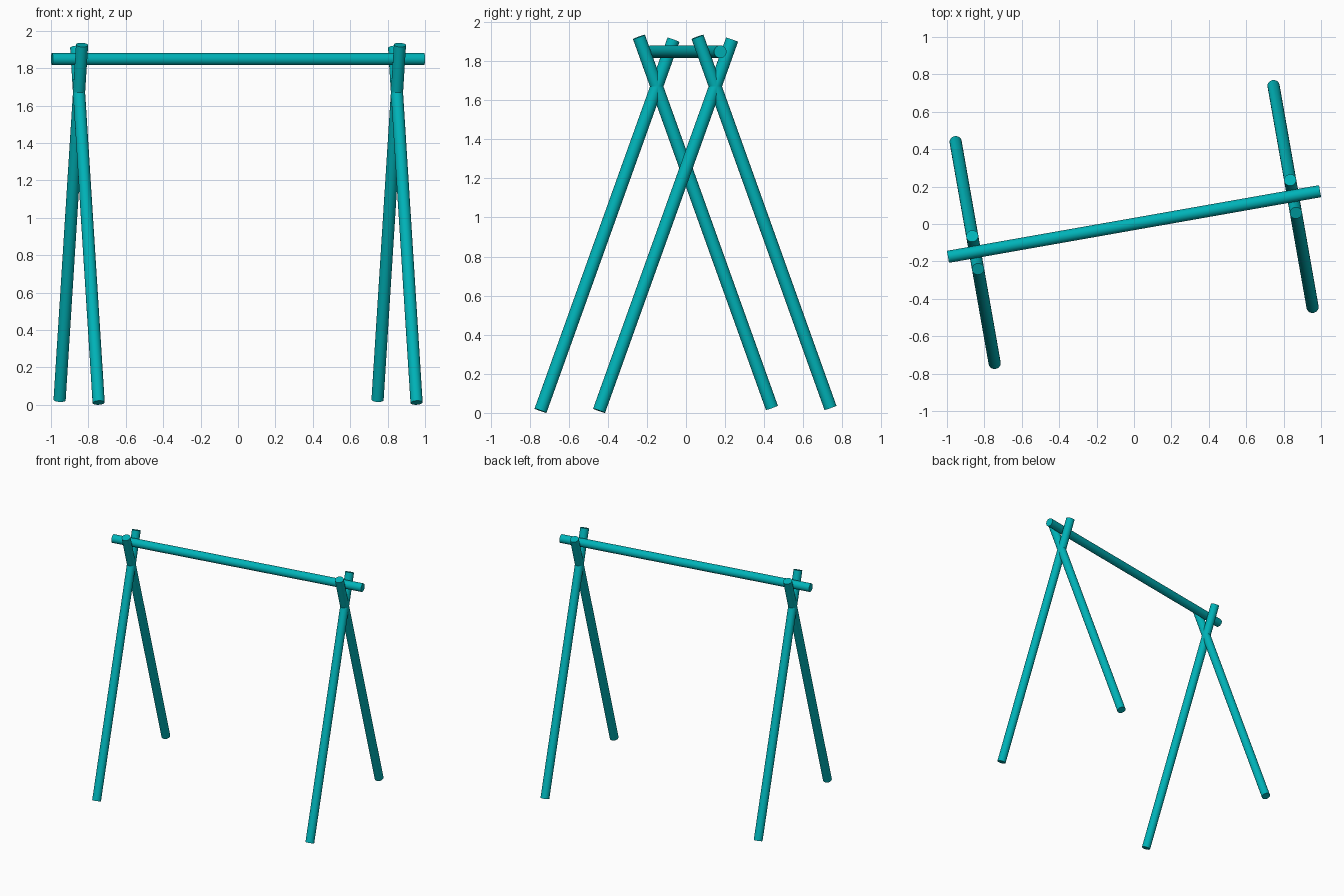
import bpy
from math import radians, tan
from mathutils import Vector, Matrix

if "Cube" in bpy.data.objects:
    bpy.data.objects.remove(bpy.data.objects["Cube"])

R = 0.0325                      # pole radius
SLOPE = tan(radians(20))        # leg lean
CROSS_Z = 1.67                  # height where legs cross
TURN = Matrix.Rotation(radians(10), 4, 'Z')

mat = bpy.data.materials.new("teal")
mat.diffuse_color = (0.0, 0.45, 0.48, 1)
mat.use_nodes = True
mat.node_tree.nodes["Principled BSDF"].inputs["Base Color"].default_value = mat.diffuse_color


def pole(name, a, b):
    """Round pole between two points, turned with the whole frame."""
    a, b = TURN @ Vector(a), TURN @ Vector(b)
    d = b - a
    bpy.ops.mesh.primitive_cylinder_add(
        vertices=32, radius=R, depth=d.length, location=(a + b) / 2,
        rotation=d.to_track_quat('Z', 'Y').to_euler())
    ob = bpy.context.object
    ob.name = name
    ob.data.materials.append(mat)
    bpy.ops.object.shade_smooth_by_angle(angle=radians(30))


# Crossed leg pairs
for side, x in (("left", -0.863), ("right", 0.863)):
    for end, s, lo, hi in (("front", -1, 0.011, 1.909), ("back", 1, 0.026, 1.924)):
        pole(f"{side}_{end}_leg",
             (x, s * (CROSS_Z - lo) * SLOPE, lo),
             (x, s * (CROSS_Z - hi) * SLOPE, hi))

# Top beam resting in the crossings
pole("top_beam", (-1.01, 0, 1.848), (1.01, 0, 1.848))
